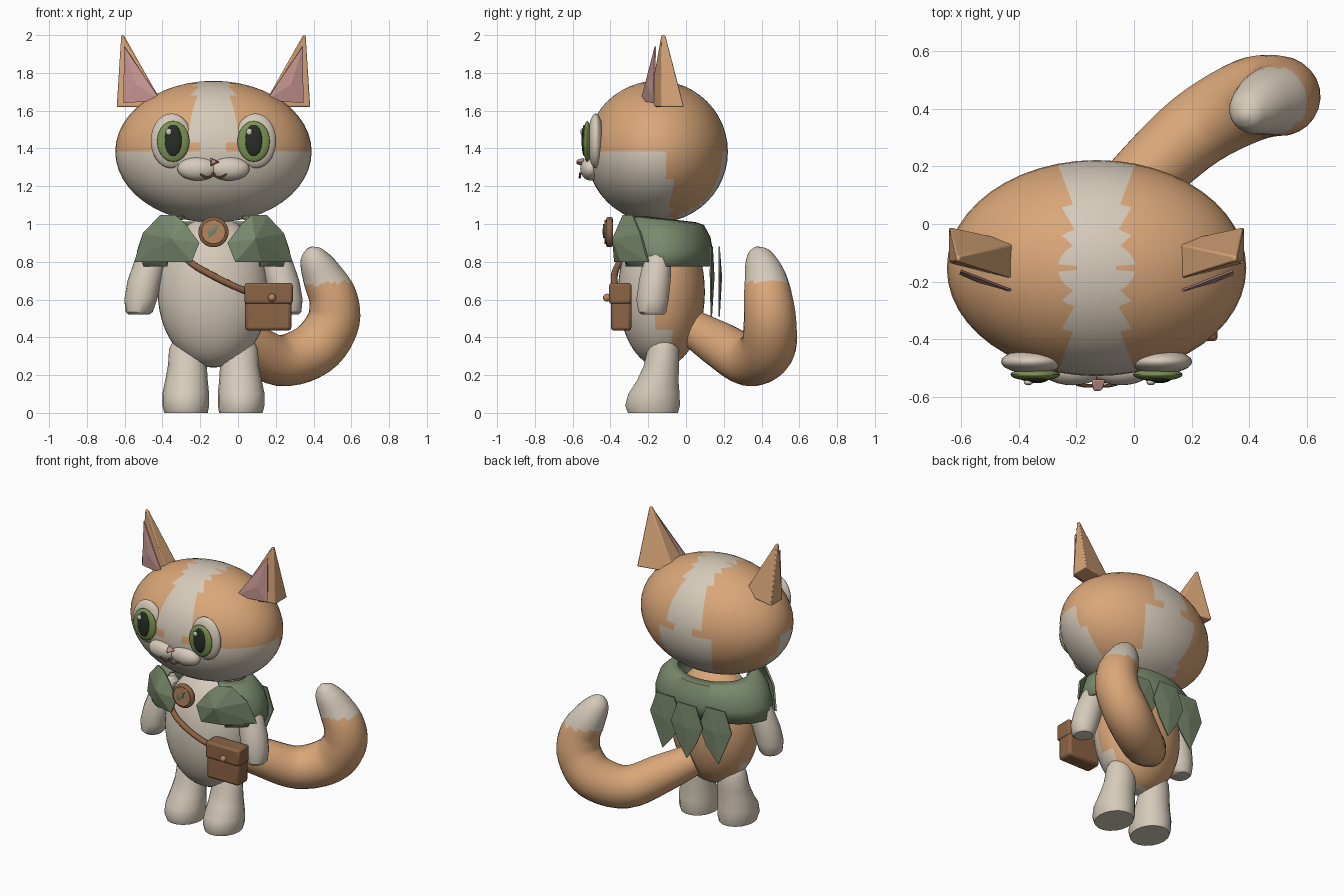
import bpy, bmesh, math
from mathutils import Vector, Matrix

if "Cube" in bpy.data.objects:
    bpy.data.objects.remove(bpy.data.objects["Cube"])

CX = -0.13  # symmetry plane of the figure


def material(name, rgb):
    m = bpy.data.materials.new(name)
    m.diffuse_color = (*rgb, 1)
    m.use_nodes = True
    m.node_tree.nodes["Principled BSDF"].inputs["Base Color"].default_value = m.diffuse_color
    return m


ORANGE = material("orange_fur", (0.70, 0.385, 0.19))
CREAM = material("cream_fur", (0.67, 0.595, 0.49))
SAGE = material("sage_cloth", (0.19, 0.25, 0.15))
BROWN = material("brown_leather", (0.26, 0.125, 0.06))
PINK = material("pink_skin", (0.58, 0.31, 0.29))
IRIS = material("iris_green", (0.20, 0.29, 0.085))
BLACK = material("pupil_black", (0.02, 0.028, 0.018))
WOOD = material("light_wood", (0.48, 0.24, 0.11))


def finish(name, bm, mats, rule=None, smooth=True, bevel=0):
    bmesh.ops.recalc_face_normals(bm, faces=bm.faces[:])
    if rule:
        for f in bm.faces:
            f.material_index = rule(f.calc_center_median())
    me = bpy.data.meshes.new(name)
    bm.to_mesh(me)
    bm.free()
    for m in mats:
        me.materials.append(m)
    ob = bpy.data.objects.new(name, me)
    bpy.context.collection.objects.link(ob)
    if bevel:
        b = ob.modifiers.new("bevel", 'BEVEL')
        b.width, b.segments = bevel, 2
    if smooth:
        bpy.ops.object.select_all(action='DESELECT')
        ob.select_set(True)
        bpy.context.view_layer.objects.active = ob
        bpy.ops.object.shade_smooth_by_angle(angle=math.radians(40))
    return ob


def ellipsoid(name, c, r, mats, rule=None, seg=24, rings=14):
    bm = bmesh.new()
    bmesh.ops.create_uvsphere(bm, u_segments=seg, v_segments=rings, radius=1,
                              matrix=Matrix.Translation(c) @ Matrix.Diagonal((*r, 1)))
    return finish(name, bm, mats, rule)


def skin(name, loops, mats, rule=None):
    """Closed rings joined by quads, capped at both ends."""
    bm = bmesh.new()
    rings = [[bm.verts.new(p) for p in loop] for loop in loops]
    n = len(rings[0])
    for a, b in zip(rings, rings[1:]):
        for i in range(n):
            bm.faces.new((a[i], a[(i + 1) % n], b[(i + 1) % n], b[i]))
    bm.faces.new(rings[0])
    bm.faces.new(rings[-1])
    return finish(name, bm, mats, rule)


def limb(name, rings, mats, n=18):
    turn = [2 * math.pi * i / n for i in range(n)]
    return skin(name, [[(x + rx * math.cos(t), y + ry * math.sin(t), z) for t in turn]
                       for x, y, z, rx, ry in rings], mats)


def tube(name, pts, mats, rule=None, n=24, steps=5):
    """Round sweep through (x, y, z, radius) points."""
    p = [Vector(q) for q in pts]
    p = [2 * p[0] - p[1]] + p + [2 * p[-1] - p[-2]]
    path = []
    for a, b, c, d in zip(p, p[1:], p[2:], p[3:]):
        for k in range(steps):
            t = k / steps
            path.append(0.5 * (2 * b + (c - a) * t + (2 * a - 5 * b + 4 * c - d) * t * t
                               + (3 * b - a - 3 * c + d) * t ** 3))
    path.append(p[-2])
    loops, side = [], Vector((0.31, -0.9, 0.3))
    for i, q in enumerate(path):
        tan = (path[min(i + 1, len(path) - 1)] - path[max(i - 1, 0)]).xyz.normalized()
        side = (side - tan * side.dot(tan)).normalized()
        up = tan.cross(side)
        loops.append([q.xyz + q.w * (side * math.cos(2 * math.pi * j / n) + up * math.sin(2 * math.pi * j / n))
                      for j in range(n)])
    return skin(name, loops, mats, rule)


def disc(name, c, r, depth, mats, bevel=0.0):
    bm = bmesh.new()
    bmesh.ops.create_cone(bm, cap_ends=True, segments=32, radius1=r, radius2=r, depth=depth,
                          matrix=Matrix.Translation(c) @ Matrix.Rotation(math.pi / 2, 4, 'X'))
    return finish(name, bm, mats, bevel=bevel)


def box(name, c, size, mats, bevel):
    bm = bmesh.new()
    bmesh.ops.create_cube(bm, size=1, matrix=Matrix.Translation(c) @ Matrix.Diagonal((*size, 1)))
    return finish(name, bm, mats, bevel=bevel)


def plate(name, centre, rim, mats, thick=0.008):
    """Thin faceted sheet: a fan around a raised centre point."""
    bm = bmesh.new()
    c = bm.verts.new(centre)
    vs = [bm.verts.new(q) for q in rim]
    for a, b in zip(vs, vs[1:] + vs[:1]):
        bm.faces.new((c, a, b))
    ob = finish(name, bm, mats, smooth=False)
    s = ob.modifiers.new("thickness", 'SOLIDIFY')
    s.thickness, s.offset = thick, 0
    return ob


# Head: orange cap, cream blaze over the crown, cream cheeks
def head_rule(c):
    dx = abs(c.x - CX)
    if c.z < 1.38:
        return int(c.y < -0.085 or (c.y > -0.05 and dx < 0.17))
    return int(dx < 0.1)


ellipsoid("head", (CX, -0.153, 1.383), (0.52, 0.375, 0.375), [ORANGE, CREAM], head_rule, 48, 24)

# Body: cream belly, orange back
ellipsoid("body", (CX, -0.13, 0.64), (0.295, 0.23, 0.40), [ORANGE, CREAM],
          lambda c: int(c.y < (-0.165 if c.z > 0.46 else -0.07)), 40, 24)

# Tail with cream tip
tube("tail", [(-0.09, 0.05, 0.44, 0.10), (0.05, 0.18, 0.36, 0.122), (0.22, 0.33, 0.277, 0.135),
              (0.40, 0.43, 0.335, 0.145), (0.50, 0.445, 0.47, 0.14), (0.505, 0.435, 0.60, 0.13),
              (0.455, 0.42, 0.71, 0.112), (0.41, 0.395, 0.80, 0.085), (0.39, 0.38, 0.85, 0.055),
              (0.38, 0.375, 0.875, 0.015)],
     [ORANGE, CREAM], lambda c: int(c.z > 0.685 - 0.12 * (0.47 - c.x)))

# Paired parts
for s, side in ((-1, "left"), (1, "right")):
    def X(d):
        return CX + s * d

    limb("leg_" + side, [(X(0.145), -0.175, 0, 0.115, 0.135), (X(0.147), -0.177, 0.04, 0.124, 0.147),
                         (X(0.147), -0.17, 0.10, 0.124, 0.138), (X(0.143), -0.15, 0.17, 0.113, 0.112),
                         (X(0.138), -0.13, 0.25, 0.103, 0.095), (X(0.135), -0.12, 0.34, 0.10, 0.083),
                         (X(0.13), -0.12, 0.39, 0.08, 0.065), (X(0.13), -0.12, 0.41, 0.04, 0.035)], [CREAM])
    limb("arm_" + side, [(X(0.395), -0.175, 0.52, 0.055, 0.06), (X(0.393), -0.178, 0.535, 0.072, 0.075),
                         (X(0.385), -0.177, 0.60, 0.087, 0.087), (X(0.365), -0.165, 0.70, 0.09, 0.085),
                         (X(0.33), -0.15, 0.82, 0.083, 0.075), (X(0.30), -0.14, 0.89, 0.065, 0.06),
                         (X(0.285), -0.135, 0.925, 0.025, 0.025)], [CREAM])
    # Ear: skewed pyramid with a pink inner plate
    bm = bmesh.new()
    base = [bm.verts.new(q) for q in ((X(0.512), -0.01, 1.62), (X(0.26), -0.065, 1.62),
                                      (X(0.26), -0.20, 1.62), (X(0.512), -0.135, 1.62))]
    tip = [bm.verts.new((X(d), y, 2.0)) for d, y in ((0.488, -0.11), (0.475, -0.11),
                                                     (0.475, -0.13), (0.488, -0.13))]
    bm.faces.new(base)
    bm.faces.new(tip)
    for i in range(4):
        j = (i + 1) % 4
        bm.faces.new((base[i], base[j], tip[j], tip[i]))
    finish("ear_" + side, bm, [ORANGE], bevel=0.008)
    plate("inner_ear_" + side, (X(0.41), -0.20, 1.74),
          [(X(0.475), -0.172, 1.64), (X(0.28), -0.236, 1.655), (X(0.472), -0.162, 1.94)], [PINK])
    # Eye layers
    ellipsoid("eye_patch_" + side, (X(0.222), -0.478, 1.44), (0.11, 0.042, 0.145), [CREAM])
    ellipsoid("iris_" + side, (X(0.213), -0.523, 1.437), (0.086, 0.022, 0.108), [IRIS])
    ellipsoid("pupil_" + side, (X(0.213), -0.538, 1.442), (0.046, 0.015, 0.083), [BLACK])
    ellipsoid("eye_glint_" + side, (X(0.213) - 0.024, -0.55, 1.488), (0.016, 0.01, 0.018), [CREAM], None, 12, 8)
    # Muzzle and mouth line
    ellipsoid("muzzle_" + side, (X(0.083), -0.505, 1.292), (0.108, 0.055, 0.062), [CREAM])
    tube("mouth_" + side, [(X(0), -0.562, 1.27, 0.005), (X(0.012), -0.562, 1.25, 0.006),
                           (X(0.04), -0.562, 1.247, 0.006), (X(0.07), -0.558, 1.265, 0.004)],
         [BROWN], n=8, steps=3)
    # Front flap of the cape
    plate("cape_flap_" + side, (X(0.22), -0.385, 0.92),
          [(X(d), y, z) for d, y, z in ((0.075, -0.37, 0.90), (0.15, -0.35, 1.0), (0.20, -0.33, 1.045),
                                        (0.28, -0.28, 1.045), (0.37, -0.24, 0.95), (0.415, -0.20, 0.80),
                                        (0.25, -0.34, 0.80), (0.115, -0.375, 0.80))], [SAGE], 0.012)

# Nose
bm = bmesh.new()
bmesh.ops.create_cone(bm, cap_ends=True, segments=3, radius1=0.036, radius2=0.02, depth=0.04,
                      matrix=Matrix.Translation((CX, -0.56, 1.328)) @ Matrix.Diagonal((1, 1, 0.8, 1))
                      @ Matrix.Rotation(math.pi / 2, 4, 'X') @ Matrix.Rotation(math.pi / 2, 4, 'Z')
                      @ Matrix.Rotation(math.pi, 4, 'Z'))
finish("nose", bm, [PINK], bevel=0.006)

# Cape collar: shoulder band open at the front
bm = bmesh.new()
profile = [(0.41, 0.255, 0.775), (0.405, 0.262, 0.86), (0.375, 0.25, 0.95), (0.31, 0.215, 1.015), (0.25, 0.17, 1.03)]
N = 30
grid = []
for i in range(N + 1):
    t = math.radians(-52 + 284 * i / N)
    grid.append([bm.verts.new((CX + rx * math.cos(t), -0.12 + ry * math.sin(t), z + 0.02 * (z > 0.9) * -math.sin(t)))
                 for rx, ry, z in profile])
for a, b in zip(grid, grid[1:]):
    for j in range(len(profile) - 1):
        bm.faces.new((a[j], b[j], b[j + 1], a[j + 1]))
collar = finish("cape_collar", bm, [SAGE])
collar.modifiers.new("thickness", 'SOLIDIFY').thickness = 0.02

# Leaf shaped tails hanging from the back of the cape
for name, dx, y in (("left", -0.19, 0.135), ("middle", 0, 0.175), ("right", 0.19, 0.135)):
    x = CX + dx
    lean = -abs(dx) * 0.25
    plate("cape_leaf_" + name, (x, y + 0.012, 0.72),
          [(x + w, y + lean * w * (1 if dx > 0 else -1), z) for w, z in
           ((-0.07, 0.88), (0.07, 0.88), (0.12, 0.74), (0.07, 0.62), (dx * 0.12, 0.51), (-0.07, 0.62), (-0.12, 0.74))],
          [SAGE])

# Round clasp with a small leaf
disc("clasp_rim", (CX, -0.405, 0.957), 0.08, 0.035, [BROWN], 0.01)
disc("clasp_face", (CX, -0.422, 0.957), 0.064, 0.02, [WOOD], 0.004)
plate("clasp_leaf", (CX, -0.438, 0.96),
      [(CX - 0.028, -0.435, 0.925), (CX - 0.03, -0.435, 0.965), (CX + 0.028, -0.435, 1.0),
       (CX + 0.012, -0.435, 0.955)], [SAGE])

# Satchel and strap
tube("strap", [(-0.33, -0.29, 0.88, 0.018), (-0.25, -0.352, 0.795, 0.018), (-0.15, -0.378, 0.735, 0.018),
               (-0.03, -0.375, 0.675, 0.018), (0.10, -0.345, 0.62, 0.018)], [BROWN], n=12)
box("satchel", (0.16, -0.343, 0.56), (0.245, 0.11, 0.25), [BROWN], 0.018)
box("satchel_flap", (0.162, -0.348, 0.632), (0.256, 0.118, 0.112), [BROWN], 0.014)
ellipsoid("satchel_button", (0.18, -0.418, 0.61), (0.021, 0.022, 0.021), [WOOD], None, 16, 10)
